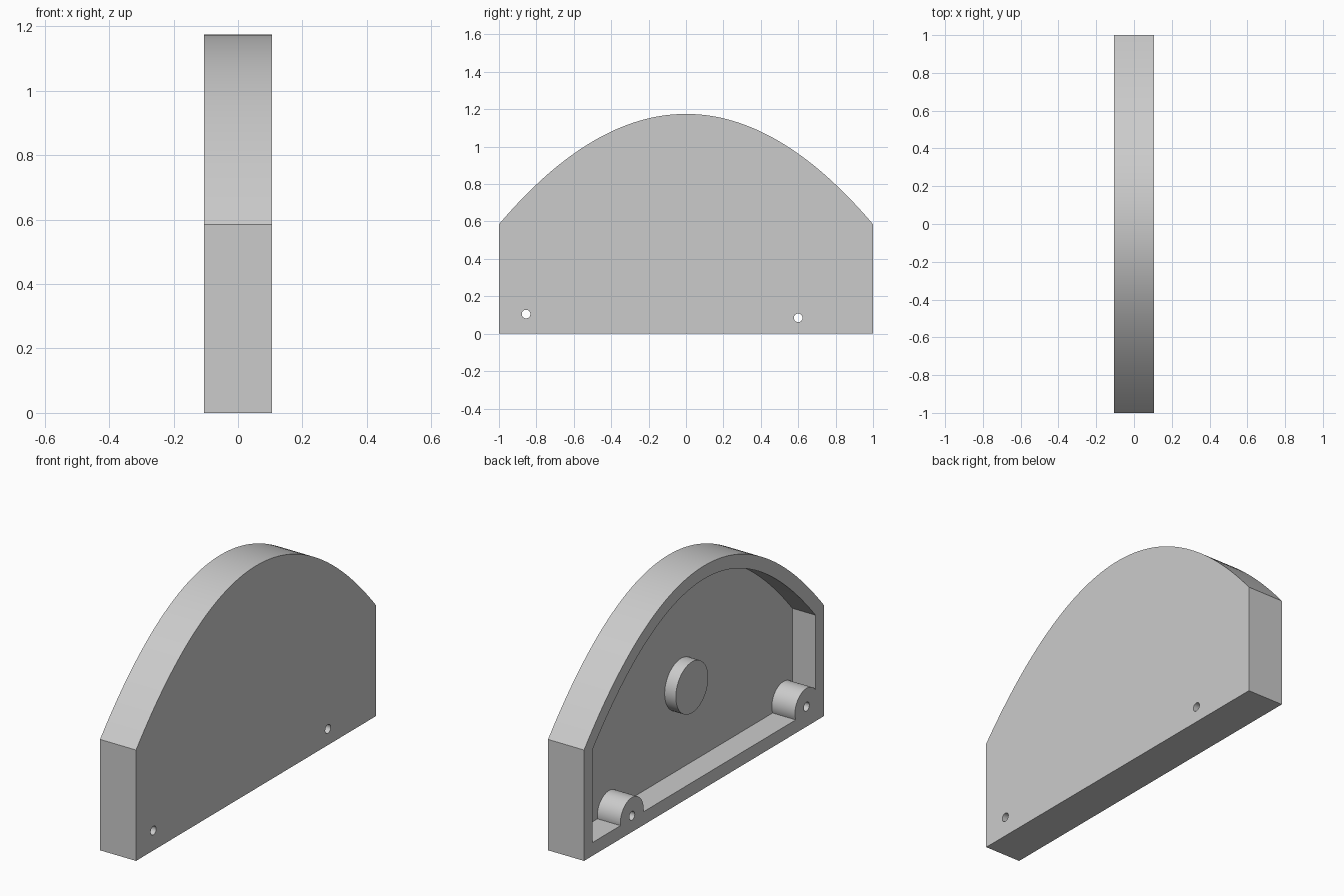
import bpy
import bmesh
import math
from mathutils import Matrix

cube = bpy.data.objects.get("Cube")
if cube:
    bpy.data.objects.remove(cube, do_unlink=True)

HALF = 0.105       # half thickness of the housing
FLOOR = 0.03       # inner face of the closed side
WALL = 0.07        # rim thickness
PEAK, DROP = 1.175, 0.59
SEGMENTS = 64

grey = bpy.data.materials.new("light grey")
grey.use_nodes = True
colour = (0.6, 0.6, 0.6, 1)
grey.diffuse_color = colour
grey.node_tree.nodes["Principled BSDF"].inputs["Base Color"].default_value = colour


def make_object(name, bm):
    bmesh.ops.recalc_face_normals(bm, faces=bm.faces)
    mesh = bpy.data.meshes.new(name)
    bm.to_mesh(mesh)
    bm.free()
    mesh.materials.append(grey)
    obj = bpy.data.objects.new(name, mesh)
    bpy.context.collection.objects.link(obj)
    return obj


def arch_points(offset, end):
    """Parabolic arch moved inward along its normal."""
    points = []
    for i in range(SEGMENTS + 1):
        t = end * (2 * i / SEGMENTS - 1)
        slope = 2 * DROP * t
        length = math.hypot(1, slope)
        points.append((t - offset * slope / length,
                       PEAK - DROP * t * t - offset / length))
    return points


def prism(name, points, x0, x1):
    bm = bmesh.new()
    face = bm.faces.new([bm.verts.new((x0, y, z)) for y, z in points])
    side = bmesh.ops.extrude_face_region(bm, geom=[face])["geom"]
    verts = [v for v in side if isinstance(v, bmesh.types.BMVert)]
    bmesh.ops.translate(bm, verts=verts, vec=(x1 - x0, 0, 0))
    return make_object(name, bm)


def cylinder(name, y, z, radius, x0, x1):
    bm = bmesh.new()
    place = Matrix.Translation(((x0 + x1) / 2, y, z)) @ Matrix.Rotation(math.pi / 2, 4, "Y")
    bmesh.ops.create_cone(bm, cap_ends=True, segments=48, radius1=radius,
                          radius2=radius, depth=x1 - x0, matrix=place)
    return make_object(name, bm)


def subtract(target, cutter):
    cutter.hide_render = True
    mod = target.modifiers.new("cut", "BOOLEAN")
    mod.operation = "DIFFERENCE"
    mod.solver = "EXACT"
    mod.object = cutter
    bpy.context.view_layer.objects.active = target
    bpy.ops.object.modifier_apply(modifier=mod.name)
    bpy.data.objects.remove(cutter, do_unlink=True)


# Solid arched body
housing = prism("arched_housing", [(-1, 0)] + arch_points(0, 1) + [(1, 0)], -HALF, HALF)

# Pocket volume, leaving the centre disc and screw posts standing
inner = 1 - WALL
pocket = prism("pocket_cutter",
               [(-inner, WALL)] + arch_points(WALL, 0.983) + [(inner, WALL)],
               -HALF - 0.1, FLOOR)
subtract(pocket, cylinder("centre_disc", 0, 0.515, 0.135, -0.035, FLOOR + 0.1))
screws = [(-0.855, 0.105), (0.6, 0.085)]
for y, z in screws:
    subtract(pocket, cylinder("screw_post", y, z, 0.097, -HALF, FLOOR + 0.1))
subtract(housing, pocket)

# Screw holes through the posts
for y, z in screws:
    subtract(housing, cylinder("screw_hole", y, z, 0.023, -HALF - 0.1, HALF + 0.1))

bpy.ops.object.select_all(action="DESELECT")
housing.select_set(True)
bpy.context.view_layer.objects.active = housing
bpy.ops.object.shade_smooth_by_angle(angle=math.radians(30))
